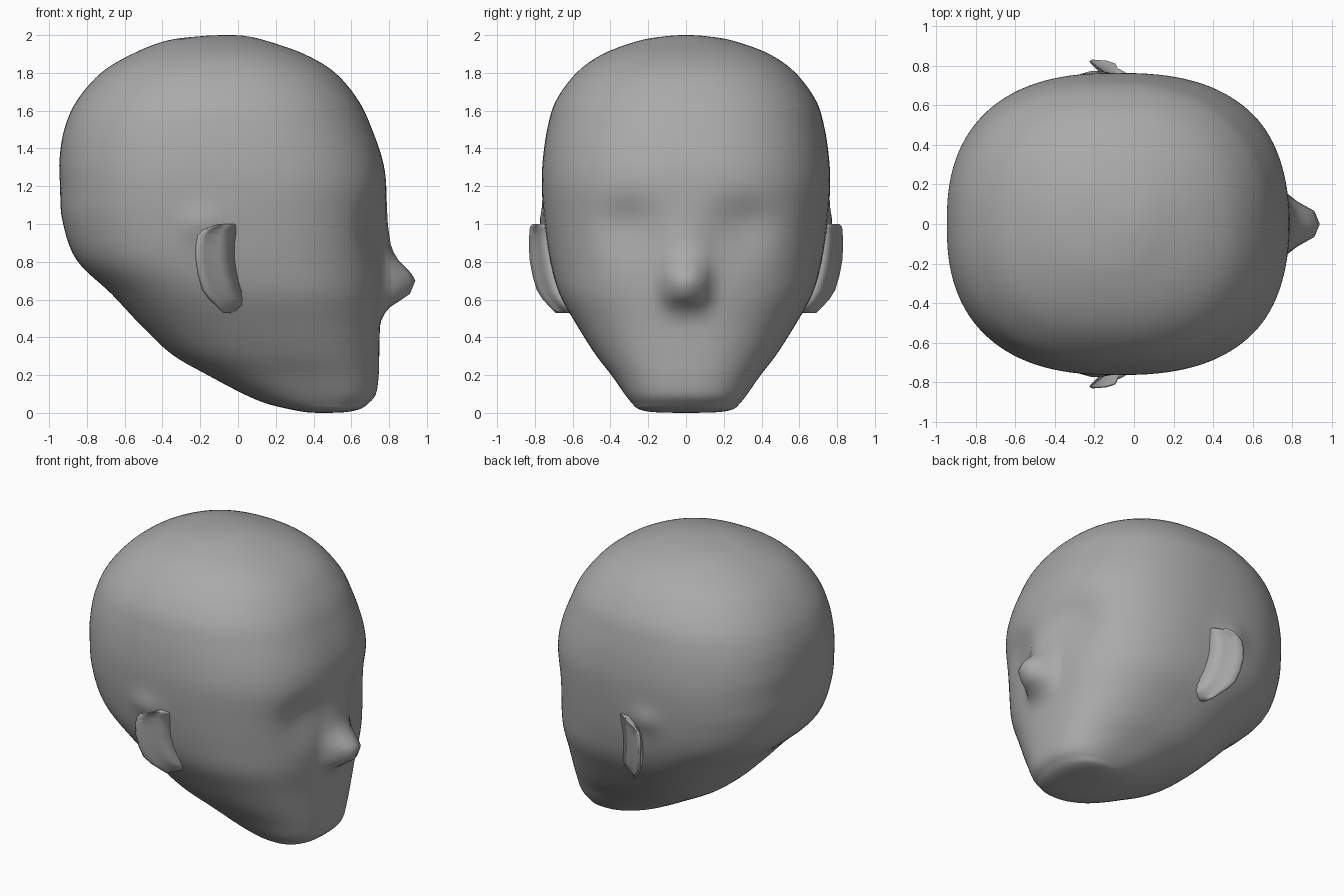
import bpy, bmesh
from math import cos, sin, pi, exp, copysign

if "Cube" in bpy.data.objects:
    bpy.data.objects.remove(bpy.data.objects["Cube"])

skin = bpy.data.materials.new("grey")
skin.diffuse_color = (.4, .4, .4, 1)
skin.use_nodes = True
skin.node_tree.nodes["Principled BSDF"].inputs["Base Color"].default_value = skin.diffuse_color

def spline(keys, steps):
    """Catmull-Rom through a list of tuples."""
    out = []
    for i in range(len(keys) - 1):
        a, b, c, d = (keys[max(0, min(len(keys) - 1, i + k))] for k in (-1, 0, 1, 2))
        for s in range(steps):
            t = s / steps
            out.append(tuple(0.5 * (2*q + (r - p)*t + (2*p - 5*q + 4*r - w)*t*t
                                    + (3*q - p - 3*r + w)*t**3)
                             for p, q, r, w in zip(a, b, c, d)))
    return out + [keys[-1]]

def lerp_table(table, z):
    if z <= table[0][0] or z >= table[-1][0]:
        return 0.0
    for (z0, v0), (z1, v1) in zip(table, table[1:]):
        if z <= z1:
            t = (z - z0) / (z1 - z0)
            return v0 + (v1 - v0) * t

def loft(name, rings):
    """Skin closed rings and cap both ends."""
    bm = bmesh.new()
    vr = [[bm.verts.new(p) for p in ring] for ring in rings]
    n = len(vr[0])
    for a, b in zip(vr, vr[1:]):
        for i in range(n):
            j = (i + 1) % n
            bm.faces.new((a[i], a[j], b[j], b[i]))
    bm.faces.new(vr[0][::-1])
    bm.faces.new(vr[-1])
    bmesh.ops.recalc_face_normals(bm, faces=bm.faces)
    for f in bm.faces:
        f.smooth = True
    me = bpy.data.meshes.new(name)
    bm.to_mesh(me)
    bm.free()
    me.materials.append(skin)
    ob = bpy.data.objects.new(name, me)
    bpy.context.collection.objects.link(ob)
    return ob

# Head: height, back x, face x, half width
keys = [(0, .43, .47, .02), (.004, .36, .57, .17), (.02, .27, .645, .25),
        (.05, .15, .69, .285),
        (.10, .03, .73, .325), (.20, -.16, .745, .395), (.31, -.35, .748, .48),
        (.46, -.51, .752, .575), (.63, -.67, .765, .67), (.81, -.855, .775, .72),
        (1.02, -.93, .783, .75), (1.2, -.942, .785, .763), (1.34, -.945, .765, .758),
        (1.5, -.92, .71, .735), (1.65, -.855, .64, .69), (1.8, -.725, .515, .58),
        (1.9, -.56, .35, .44), (1.97, -.38, .15, .25), (1.995, -.19, .04, .1),
        (2.0, -.07, -.03, .015)]
nose = [(.48, 0), (.55, .03), (.59, .09), (.63, .145), (.70, .17), (.75, .14),
        (.80, .08), (.87, .035), (1.0, .012), (1.15, 0)]
SEG = 120

def sculpt(x, y, z):
    """Push out the nose and ear bases, press in the eye sockets."""
    if x > .35:
        x += lerp_table(nose, z) * exp(-(abs(y) / .113) ** 3.3)
        dz = (z - 1.0) / (.13 if z > 1.0 else .18)
        x -= .05 * exp(-((abs(y) - .31) / .17) ** 2 - dz * dz)
    elif abs(y) > .4:
        bump = .03 * exp(-((x + .2) / .09) ** 2 - ((z - 1.0) / .08) ** 2)
        y += copysign(bump, y)
    return x, y, z

rings = []
for z, back, front, w in spline(keys, 5):
    cx, rx = (back + front) / 2, (front - back) / 2
    e = .8 + .1 * max(0, z - 1.2) / .8   # rounder towards the crown
    ring = []
    for i in range(SEG):
        a = 2 * pi * i / SEG
        c, s = cos(a), sin(a)
        ring.append(sculpt(cx + rx * copysign(abs(c) ** e, c),
                           w * copysign(abs(s) ** e, s), z))
    rings.append(ring)
loft("head", rings)

# Ears: height, front root x, rim x, rim y, root y (buried in the head)
ear_keys = [(.53, -.02, -.08, .69, .58), (.57, .05, -.12, .73, .60),
            (.65, .03, -.19, .79, .65), (.81, .0, -.225, .828, .69),
            (.94, .0, -.215, .83, .715), (.985, .0, -.15, .825, .72),
            (1.0, -.02, -.10, .81, .73)]
ear_rings = []
for z, xf, xr, yr, y0 in spline(ear_keys, 2):
    d = xf - xr
    ear_rings.append([(xf, y0 + .02, z),
                      (xf - d * .45, y0 + (yr - y0) * .55, z),
                      (xr + d * .22, yr - .025, z),
                      (xr + d * .08, yr, z),
                      (xr, yr - .008, z),
                      (xr + d * .3, yr - .06, z),
                      (xr + d * .25, y0, z)])
ear = loft("ears", ear_rings)
mirror = ear.modifiers.new("mirror", 'MIRROR')
mirror.use_axis = (False, True, False)
